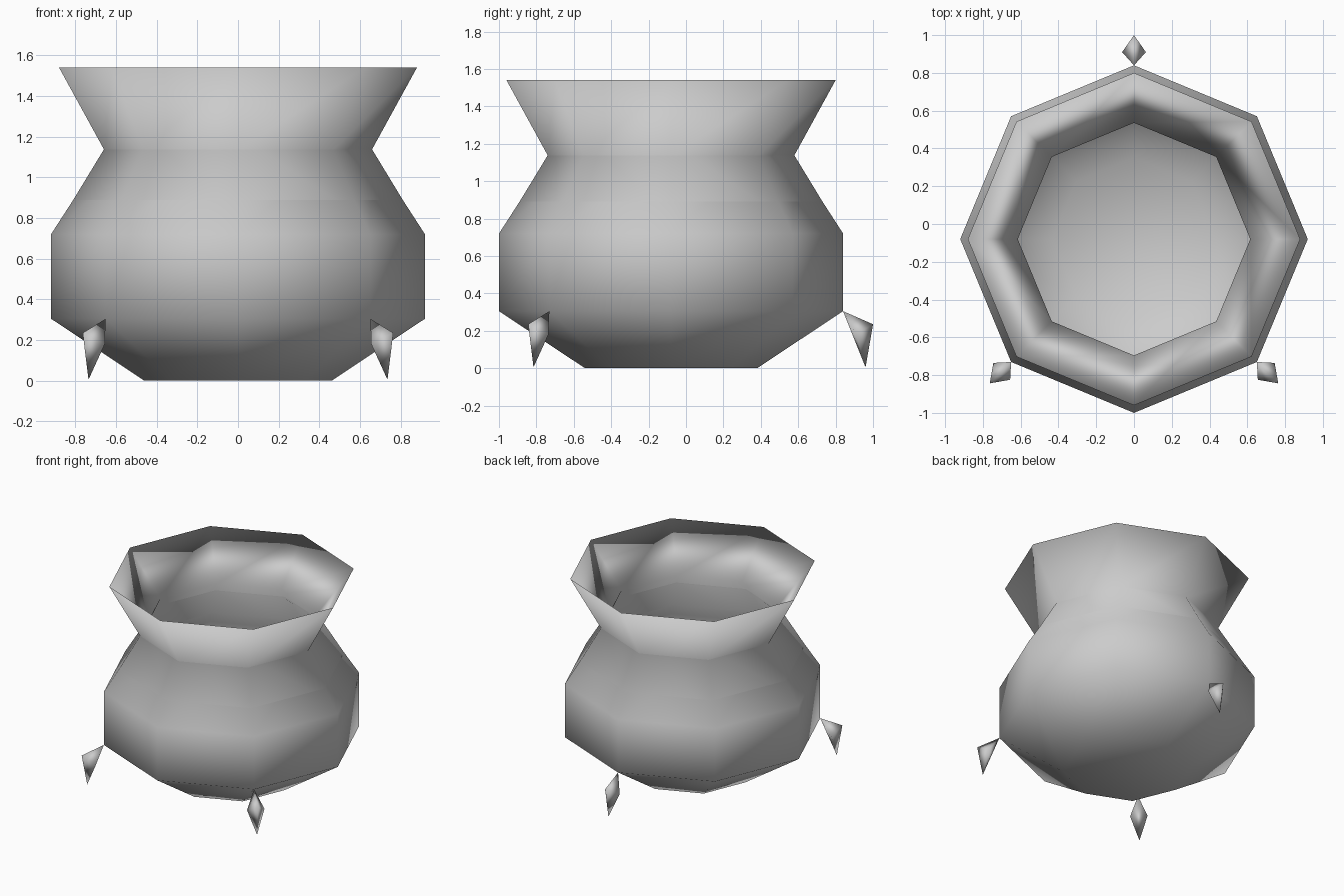
import bpy
import bmesh
from math import cos, sin, radians, tau

cube = bpy.data.objects.get("Cube")
if cube:
    bpy.data.objects.remove(cube, do_unlink=True)

SIDES = 8
CENTRE_Y = -0.08

grey = bpy.data.materials.new("plain_grey")
colour = (0.6, 0.6, 0.6, 1)
grey.diffuse_color = colour
grey.use_nodes = True
grey.node_tree.nodes["Principled BSDF"].inputs["Base Color"].default_value = colour


def finish(name, bm):
    mesh = bpy.data.meshes.new(name)
    bmesh.ops.recalc_face_normals(bm, faces=bm.faces)
    for face in bm.faces:
        face.smooth = True
    bm.to_mesh(mesh)
    bm.free()
    mesh.materials.append(grey)
    obj = bpy.data.objects.new(name, mesh)
    obj.location.y = CENTRE_Y
    bpy.context.collection.objects.link(obj)


def lathe(name, profile):
    """Sweep (radius, height) points around the pot axis and cap both ends."""
    bm = bmesh.new()
    rings = [[bm.verts.new((r * cos(tau * i / SIDES), r * sin(tau * i / SIDES), z))
              for i in range(SIDES)] for r, z in profile]
    for low, high in zip(rings, rings[1:]):
        for i in range(SIDES):
            j = (i + 1) % SIDES
            bm.faces.new((low[i], low[j], high[j], high[i]))
    bm.faces.new(rings[0][::-1])
    bm.faces.new(rings[-1])
    finish(name, bm)


# Hollow pot: outer base, belly, neck and rim, then the lining back down
outer = [(0.46, 0), (0.92, 0.305), (0.92, 0.72), (0.655, 1.13)]
lining = [(r * 0.94, z + 0.08) for r, z in reversed(outer)]
lathe("pot_body", outer + [(0.88, 1.54)] + lining)


# Pointed foot hanging from a belly corner
def foot(name, angle):
    bm = bmesh.new()
    c, s = cos(angle), sin(angle)
    points = [(0.92, 0, 0.305), (1.08, 0, 0.235), (0.99, 0.063, 0.18),
              (0.99, -0.063, 0.18), (1.04, 0, 0.005)]
    top, outer_corner, left, right, tip = [
        bm.verts.new((u * c - v * s, u * s + v * c, z)) for u, v, z in points]
    for end in (top, tip):
        for a, b in ((outer_corner, left), (left, right), (right, outer_corner)):
            bm.faces.new((end, a, b))
    # the two halves meet along the back, so the shared inner wall is dropped
    inner = [f for f in bm.faces if outer_corner not in f.verts]
    bmesh.ops.delete(bm, geom=inner, context="FACES_ONLY")
    bm.faces.new((top, left, tip))
    bm.faces.new((top, tip, right))
    finish(name, bm)


for name, degrees in (("back_foot", 90), ("right_foot", 225), ("left_foot", 315)):
    foot(name, radians(degrees))
